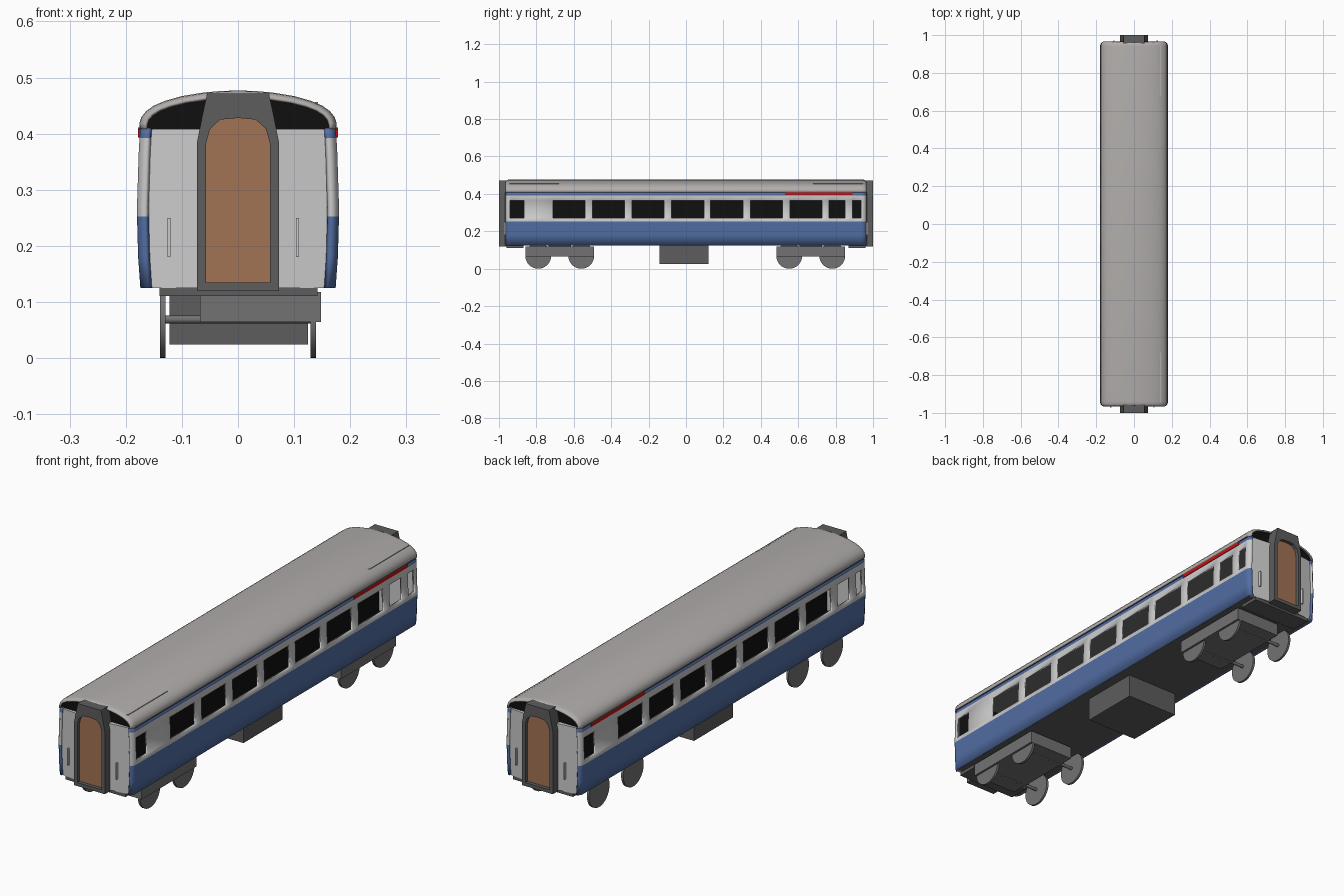
import bpy, bmesh, math
from mathutils import Matrix

if "Cube" in bpy.data.objects:
    bpy.data.objects.remove(bpy.data.objects["Cube"])


def mat(name, r, g, b):
    m = bpy.data.materials.new(name)
    m.diffuse_color = (r, g, b, 1)
    m.use_nodes = True
    m.node_tree.nodes["Principled BSDF"].inputs["Base Color"].default_value = m.diffuse_color
    return m


BLUE = mat("blue", 0.085, 0.155, 0.37)
LIGHT = mat("light_grey", 0.52, 0.52, 0.52)
ROOF = mat("roof_grey", 0.44, 0.42, 0.41)
STEEL = mat("steel_grey", 0.17, 0.17, 0.17)
DARK = mat("dark_grey", 0.11, 0.11, 0.11)
BLACK = mat("black", 0.005, 0.005, 0.005)
BROWN = mat("brown", 0.36, 0.17, 0.09)
RED = mat("red", 0.6, 0.005, 0.005)


def finish(name, bm, mats, fix=True, smooth=False, thick=0):
    if fix:
        bmesh.ops.recalc_face_normals(bm, faces=bm.faces)
    me = bpy.data.meshes.new(name)
    bm.to_mesh(me)
    bm.free()
    for m in mats:
        me.materials.append(m)
    ob = bpy.data.objects.new(name, me)
    bpy.context.collection.objects.link(ob)
    if thick:
        sol = ob.modifiers.new("thickness", 'SOLIDIFY')
        sol.thickness = thick
        sol.offset = -1
    if smooth:
        bpy.ops.object.select_all(action='DESELECT')
        ob.select_set(True)
        bpy.context.view_layer.objects.active = ob
        bpy.ops.object.shade_smooth_by_angle(angle=math.radians(35))
    return ob


def grid(rows, closed=False, keep=lambda i, j: True, index=lambda j: 0):
    bm = bmesh.new()
    vs = [[bm.verts.new(p) for p in row] for row in rows]
    n = len(rows[0])
    for i in range(len(rows) - 1):
        for j in range(n if closed else n - 1):
            if keep(i, j):
                k = (j + 1) % n
                f = bm.faces.new((vs[i][j], vs[i + 1][j], vs[i + 1][k], vs[i][k]))
                f.material_index = index(j)
    return bm


def prism(name, pts, a, b, place, m):
    bm = bmesh.new()
    lo = [bm.verts.new(place(u, v, a)) for u, v in pts]
    hi = [bm.verts.new(place(u, v, b)) for u, v in pts]
    bm.faces.new(lo)
    bm.faces.new(hi)
    for i in range(len(pts)):
        k = (i + 1) % len(pts)
        bm.faces.new((lo[i], lo[k], hi[k], hi[i]))
    return finish(name, bm, [m])


def box(name, x0, x1, y0, y1, z0, z1, m):
    return prism(name, [(x0, y0), (x1, y0), (x1, y1), (x0, y1)], z0, z1,
                 lambda u, v, w: (u, v, w), m)


def cyl(name, x0, x1, y, z, r, m, n=32):
    bm = bmesh.new()
    bmesh.ops.create_cone(bm, cap_ends=True, segments=n, radius1=r, radius2=r, depth=x1 - x0,
                          matrix=Matrix.Translation(((x0 + x1) / 2, y, z)) @ Matrix.Rotation(math.pi / 2, 4, 'Y'))
    return finish(name, bm, [m], smooth=True)


def mirrored(half):
    return half + [(-x, z) for x, z in reversed(half) if x > 0]


# Side walls: painted bands with open windows, second side is the first turned round
windows = [(-.94, -.865), (-.71, -.54), (-.50, -.33), (-.29, -.117), (-.078, .095),
           (.132, .305), (.345, .515), (.555, .727), (.765, .85), (.89, .935)]
levels = [(.174, .125), (.178, .18), (.180, .252), (.180, .27), (.177, .365), (.1755, .392), (.174, .41)]
bands = [0, 0, 1, 1, 1, 0]
cols = [(-.965, .015), (-.957, .005), (-.945, 0)]
cols += [(y, 0) for w in windows for y in w] + [(.945, 0), (.957, .005), (.965, .015)]
starts = [w[0] for w in windows]
for name, s in (("right_side_wall", 1), ("left_side_wall", -1)):
    rows = [[(s * (x - d), s * y, z) for x, z in levels] for y, d in cols]
    bm = grid(rows, keep=lambda i, j: not (j == 3 and cols[i][0] in starts), index=lambda j: bands[j])
    finish(name, bm, [BLUE, LIGHT], fix=False, smooth=True, thick=.01)

# Roof shell with rounded ends
arc = mirrored([(.176, .408), (.1755, .42), (.172, .43), (.164, .44), (.15, .45), (.13, .4585),
                (.10, .467), (.06, .4735), (.03, .476), (0, .477)])
ends = [(-.965, .011), (-.96, .005), (-.952, .0015), (-.94, 0), (.94, 0), (.952, .0015), (.96, .005), (.965, .011)]
rows = [[(x * (1 - d / .176), y, .408 + (z - .408) * (1 - d / .07)) for x, z in arc] for y, d in ends]
finish("roof", grid(rows), [ROOF], fix=False, smooth=True, thick=.006)

# Gutters, red stripes and roof strips
for s, side in ((1, "right"), (-1, "left")):
    xs = sorted((s * .17, s * .178))
    box(side + "_gutter", *xs, -.945, .945, .407, .411, DARK)
    box(side + "_red_stripe", *xs, .53, .89, .393, .407, RED)
for s, end in ((-1, "front"), (1, "back")):
    box(end + "_roof_strip", .137, .143, *sorted((s * .68, s * .945)), .452, .456, ROOF)

# Interior: floor, corridor partition, ceiling, closed compartments behind the end windows
box("floor", -.166, .166, -.95, .95, .125, .135, DARK)
box("floor_covering", -.166, .166, -.945, .945, .136, .14, BLACK)
box("partition", -.003, .003, -.945, .945, .14, .405, BLACK)
box("ceiling", -.165, .165, -.945, .945, .405, .409, STEEL)
box("right_compartment", .02, .16, -.943, -.85, .14, .404, BLACK)
box("left_compartment", -.16, -.02, .85, .943, .14, .404, BLACK)

# Ends of the car
outer = mirrored([(.073, .12), (.073, .385), (.064, .43), (.055, .472), (0, .472)])
inner = mirrored([(.057, .135), (.057, .382), (.050, .408), (.032, .425), (0, .428)])
wall = [(.163, .957), (.07, .967), (-.07, .967), (-.163, .957), (-.163, .945), (.163, .945)]
upper = [(x * .955, .405 + (z - .408) * .93) for x, z in arc]
for s, end in ((-1, "front"), (1, "back")):
    across = lambda u, v, w: (u, s * w, v)
    prism(end + "_end_wall", wall, .125, .408, lambda u, v, w: (u, s * v, w), LIGHT)
    prism(end + "_upper_panel", upper, .94, .95, across, BLACK)
    # Gangway frame with recessed door
    rows = [[(x, s * y, z) for x, z in loop]
            for loop, y in ((outer, .945), (outer, 1.0), (inner, 1.0), (inner, .97))]
    finish(end + "_gangway_frame", grid(rows, closed=True), [DARK])
    prism(end + "_gangway_door", inner, .965, .985, across, BROWN)
    # Grab rails
    for x in (-.123, .106):
        cx = -s * x
        box(end + "_grab_rail", cx - .003, cx + .003, *sorted((s * .96, s * .972)), .18, .25, LIGHT)
    # End beam
    box(end + "_end_beam", -.14, .142, *sorted((s * .87, s * .96)), .111, .126, DARK)

# Bogies: side box on the right, free wheels on the left
for c, end in ((-.675, "front"), (.667, "back")):
    box(end + "_bogie_frame", -.068, .148, c - .184, c + .184, .064, .118, STEEL)
    box(end + "_bogie_pivot", -.05, .05, c - .06, c + .06, .115, .127, DARK)
    for d in (-.115, .115):
        cyl(end + "_axle", -.13, .13, c + d, .069, .007, STEEL, 16)
        for x in (-.139, .129):
            cyl(end + "_wheel", x, x + .01, c + d, .069, .069, STEEL)

# Equipment box under the floor
box("equipment_box", -.122, .125, -.142, .12, .024, .127, DARK)
